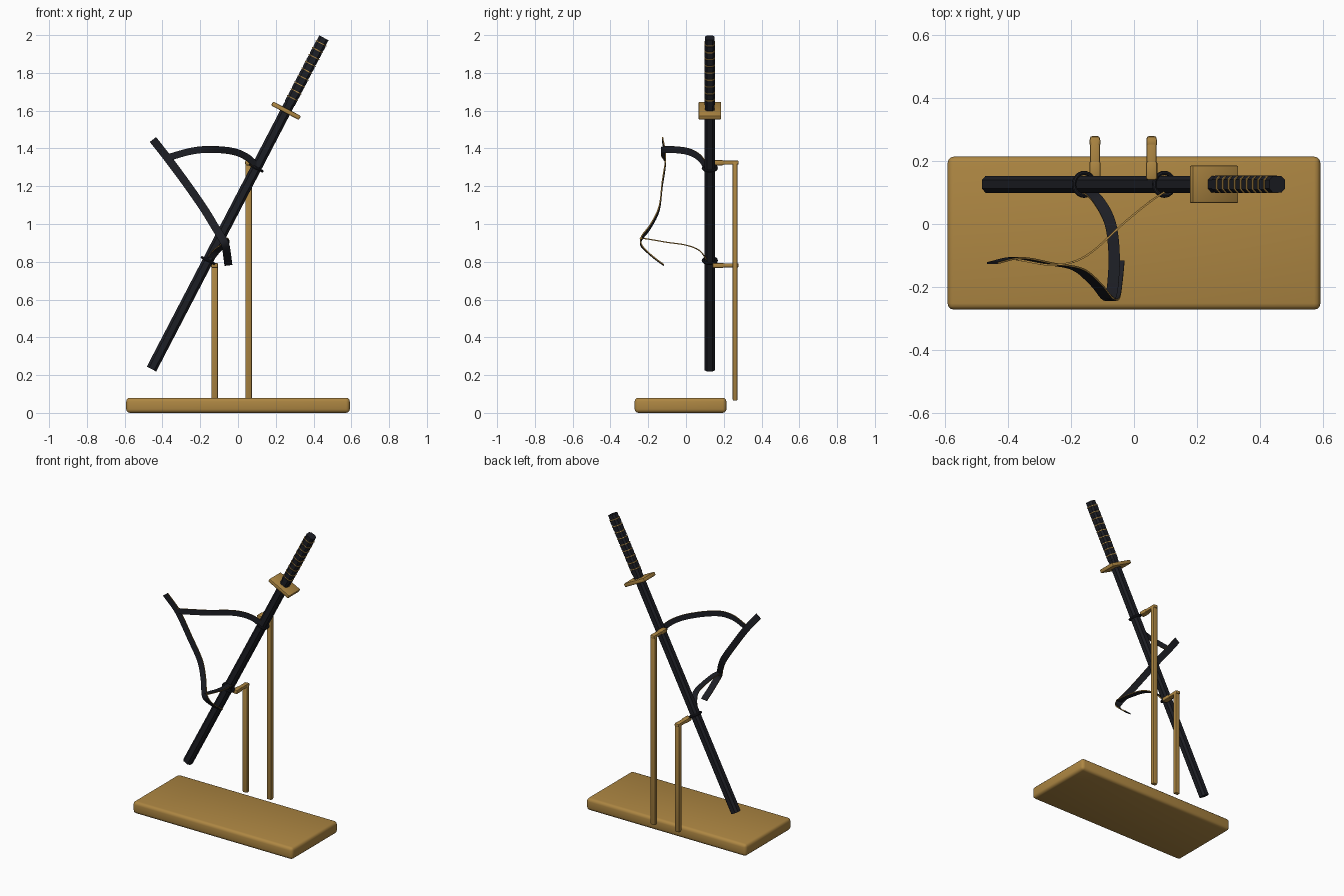
import bpy, bmesh, math
from mathutils import Vector, Matrix

if "Cube" in bpy.data.objects:
    bpy.data.objects.remove(bpy.data.objects["Cube"])


def material(name, rgb):
    m = bpy.data.materials.new(name)
    m.diffuse_color = (*rgb, 1)
    m.use_nodes = True
    m.node_tree.nodes["Principled BSDF"].inputs["Base Color"].default_value = m.diffuse_color
    return m


GOLD = material("gold", (0.42, 0.24, 0.055))
BLACK = material("black", (0.012, 0.013, 0.018))


def add(name, bm, mats, matrix=None, smooth=True):
    bmesh.ops.recalc_face_normals(bm, faces=bm.faces)
    me = bpy.data.meshes.new(name)
    bm.to_mesh(me)
    bm.free()
    ob = bpy.data.objects.new(name, me)
    bpy.context.collection.objects.link(ob)
    for m in mats:
        me.materials.append(m)
    if matrix:
        ob.matrix_world = matrix
    if smooth:
        bpy.ops.object.select_all(action='DESELECT')
        ob.select_set(True)
        bpy.context.view_layer.objects.active = ob
        bpy.ops.object.shade_smooth_by_angle(angle=math.radians(35))
    return ob


def box(name, lo, hi, mat, bevel=0.0, seg=2, matrix=None):
    lo, hi = Vector(lo), Vector(hi)
    bm = bmesh.new()
    bmesh.ops.create_cube(bm, size=1)
    bmesh.ops.scale(bm, vec=hi - lo, verts=bm.verts)
    bmesh.ops.translate(bm, vec=(lo + hi) / 2, verts=bm.verts)
    if bevel:
        bmesh.ops.bevel(bm, geom=bm.edges[:], offset=bevel, segments=seg,
                        profile=0.5, affect='EDGES')
    return add(name, bm, [mat], matrix)


def bar(name, w, d, z0, z1, mat, chamfer, matrix):
    # chamfered bar along local z
    a, b, c = w / 2, d / 2, chamfer
    pts = [(a, b - c), (a - c, b), (c - a, b), (-a, b - c),
           (-a, c - b), (c - a, -b), (a - c, -b), (a, c - b)]
    bm = bmesh.new()
    f = bm.faces.new([bm.verts.new((x, y, z0)) for x, y in pts])
    r = bmesh.ops.extrude_face_region(bm, geom=[f])
    bmesh.ops.translate(bm, vec=(0, 0, z1 - z0),
                        verts=[v for v in r['geom'] if isinstance(v, bmesh.types.BMVert)])
    if not any(g.normal.z < -0.9 and g.calc_center_median().z < z0 + 1e-4 for g in bm.faces):
        if f not in bm.faces[:]:
            bm.faces.new([v for v in bm.verts if abs(v.co.z - z0) < 1e-6])
    return add(name, bm, [mat], matrix)


def spline(pts, n=7):
    # Catmull-Rom samples
    p = [Vector(q) for q in pts]
    p = [2 * p[0] - p[1]] + p + [2 * p[-1] - p[-2]]
    out = []
    for i in range(1, len(p) - 2):
        a, b, c, d = p[i - 1:i + 3]
        for k in range(n):
            t = k / n
            out.append(0.5 * (2 * b + (c - a) * t + (2 * a - 5 * b + 4 * c - d) * t * t
                              + (3 * b - a - 3 * c + d) * t ** 3))
    return out + [p[-2]]


def ribbon(name, pts, width_dir, width=0.04, thick=0.006):
    # flat black band with gold edges; width_dir gives the band's width at a tangent
    path = spline(pts)
    bm = bmesh.new()
    rings = []
    for i, p in enumerate(path):
        t = (path[min(i + 1, len(path) - 1)] - path[max(i - 1, 0)]).normalized()
        w = width_dir(t)
        w = (w - t * w.dot(t)).normalized()
        n = t.cross(w)
        rings.append([bm.verts.new(p + w * sx * width / 2 + n * sy * thick / 2)
                      for sx, sy in ((1, 1), (-1, 1), (-1, -1), (1, -1))])
    for r, s in zip(rings, rings[1:]):
        for k in range(4):
            f = bm.faces.new((r[k], r[(k + 1) % 4], s[(k + 1) % 4], s[k]))
            f.material_index = k % 2
    bm.faces.new(rings[0])
    bm.faces.new(rings[-1])
    return add(name, bm, [BLACK, GOLD])


# stand base
box("base", (-0.592, -0.272, 0), (0.592, 0.214, 0.08), GOLD, 0.02, 3)

# support posts with arms reaching forward to the scabbard
for side, x, top in (("lower", -0.124, 0.792), ("upper", 0.056, 1.336)):
    box(side + "_post", (x - 0.017, 0.247, 0.065), (x + 0.017, 0.273, top), GOLD, 0.006)
    box(side + "_arm", (x - 0.016, 0.14, top - 0.022), (x + 0.016, 0.279, top), GOLD, 0.007)
    box(side + "_arm_tip", (x - 0.018, 0.14, top - 0.025), (x + 0.018, 0.2, top + 0.002), GOLD, 0.007)

# sword frame: local z runs along the blade
TILT = math.radians(27.5)
SWORD = Matrix.Translation((-0.458, 0.126, 0.232)) @ Matrix.Rotation(TILT, 4, 'Y')
bar("scabbard", 0.056, 0.054, 0, 1.54, BLACK, 0.013, SWORD)
bar("handle", 0.055, 0.052, 1.54, 1.977, BLACK, 0.012, SWORD)
box("guard", (-0.083, -0.06, 1.53), (0.083, 0.06, 1.554), GOLD, 0.006, 2, SWORD)

# handle wrapping: dark bands with thin gold bands between
for i in range(9):
    s = 1.585 + i * 0.041
    bar(f"wrap_{i + 1}", 0.059, 0.056, s, s + 0.026, BLACK, 0.012, SWORD)
    bar(f"gold_band_{i + 1}", 0.064, 0.054, s + 0.029, s + 0.034, GOLD, 0.012, SWORD)

# cord loops round the scabbard
for side, s in (("lower", 0.648), ("upper", 1.2)):
    bm = bmesh.new()
    R, r, N, M = 0.036, 0.007, 24, 8
    g = [[bm.verts.new(((R + r * math.cos(v)) * math.cos(u), (R + r * math.cos(v)) * math.sin(u),
                        s + r * math.sin(v)))
          for v in (2 * math.pi * j / M for j in range(M))]
         for u in (2 * math.pi * i / N for i in range(N))]
    for i in range(N):
        for j in range(M):
            bm.faces.new((g[i][j], g[(i + 1) % N][j], g[(i + 1) % N][(j + 1) % M], g[i][(j + 1) % M]))
    add(side + "_cord_loop", bm, [BLACK], SWORD)

# trailing ribbons
ribbon("upper_ribbon",
       [(0.11, 0.11, 1.295), (0.05, 0.07, 1.352), (-0.03, 0.005, 1.385), (-0.15, -0.1, 1.395),
        (-0.25, -0.13, 1.385), (-0.37, -0.113, 1.352)],
       lambda t: Vector((0, 0, 1)), 0.036)
ribbon("lower_ribbon",
       [(-0.15, 0.11, 0.81), (-0.11, 0.07, 0.86), (-0.075, 0.0, 0.888), (-0.063, -0.1, 0.903),
        (-0.068, -0.2, 0.92), (-0.078, -0.24, 0.925)],
       lambda t: Vector((1, 0, 0)), 0.036)
ribbon("hanging_ribbon",
       [(-0.45, -0.124, 1.447), (-0.37, -0.108, 1.345), (-0.27, -0.126, 1.21), (-0.18, -0.143, 1.08),
        (-0.122, -0.19, 0.985), (-0.085, -0.235, 0.925), (-0.066, -0.235, 0.885),
        (-0.057, -0.18, 0.83), (-0.051, -0.118, 0.783)],
       lambda t: t.cross(Vector((0, 1, 0))), 0.042)
